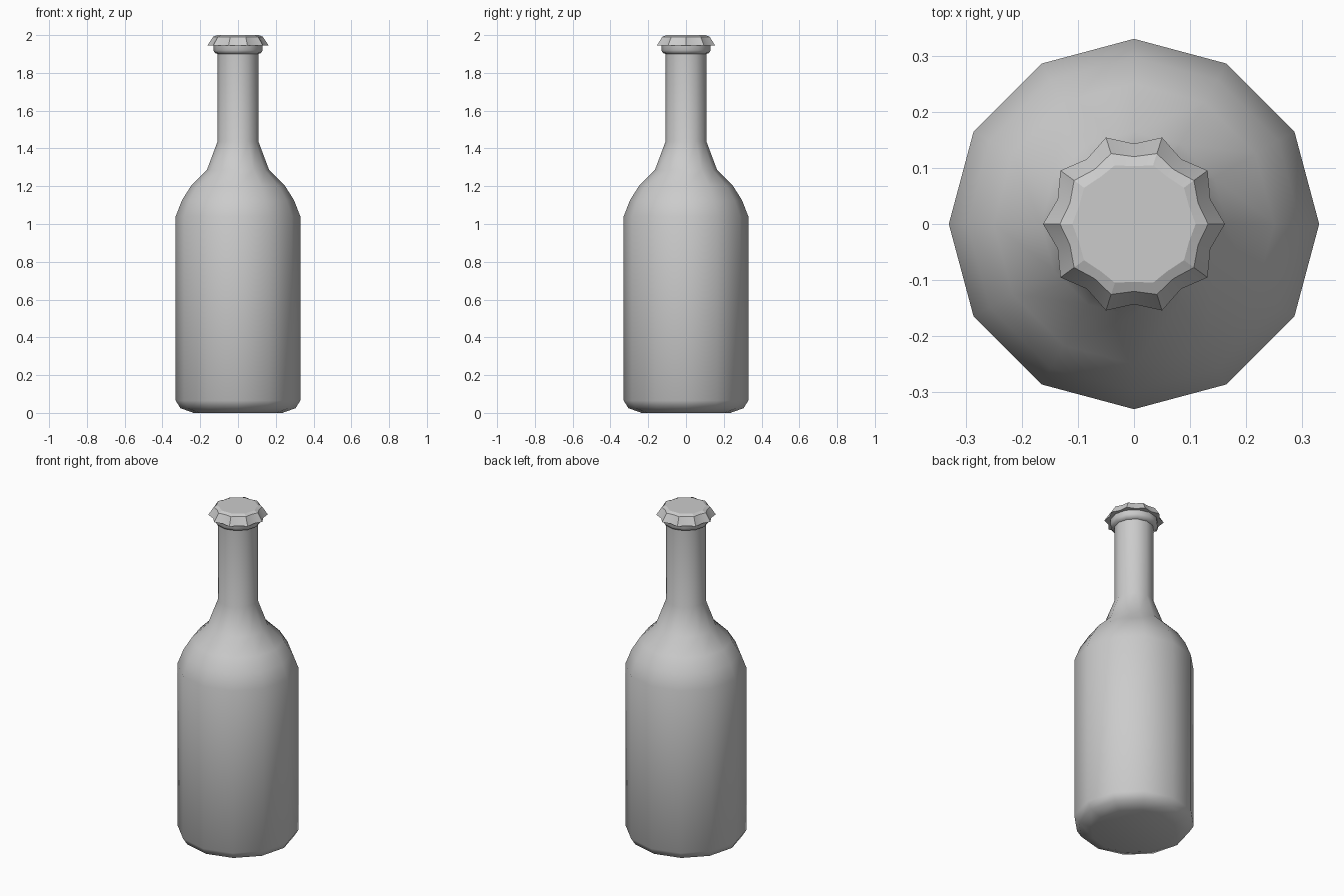
import bpy, bmesh, math

if "Cube" in bpy.data.objects:
    bpy.data.objects.remove(bpy.data.objects["Cube"])

def loft(name, rings, n, angle):
    """Skin a stack of rings; each ring is (peak radius, valley radius, z)."""
    bm = bmesh.new()
    loops = []
    for peak, valley, z in rings:
        loop = []
        for i in range(n):
            a = 2 * math.pi * i / n
            r = peak if i % 2 == 0 else valley
            loop.append(bm.verts.new((r * math.cos(a), r * math.sin(a), z)))
        loops.append(loop)
    for lo, hi in zip(loops, loops[1:]):
        for i in range(n):
            j = (i + 1) % n
            bm.faces.new((lo[i], lo[j], hi[j], hi[i]))
    bm.faces.new(loops[0][::-1])
    bm.faces.new(loops[-1])
    bmesh.ops.recalc_face_normals(bm, faces=bm.faces)
    mesh = bpy.data.meshes.new(name)
    bm.to_mesh(mesh)
    bm.free()
    obj = bpy.data.objects.new(name, mesh)
    bpy.context.collection.objects.link(obj)
    bpy.ops.object.select_all(action='DESELECT')
    obj.select_set(True)
    bpy.context.view_layer.objects.active = obj
    bpy.ops.object.shade_smooth_by_angle(angle=math.radians(angle))
    return obj

# Bottle: base, body, shoulder, neck and lip, 12 sides
profile = [(0.235, 0.0), (0.305, 0.025), (0.33, 0.065), (0.33, 1.04),
           (0.297, 1.125), (0.25, 1.2), (0.165, 1.285), (0.108, 1.437),
           (0.108, 1.90), (0.122, 1.905), (0.131, 1.92), (0.131, 1.955)]
loft("bottle", [(r, r, z) for r, z in profile], 12, 50)

# Crimped cap: ten teeth flaring out towards the rim
loft("cap", [(0.162, 0.143, 1.945), (0.132, 0.12, 1.991), (0.11, 0.103, 2.0)], 20, 20)
